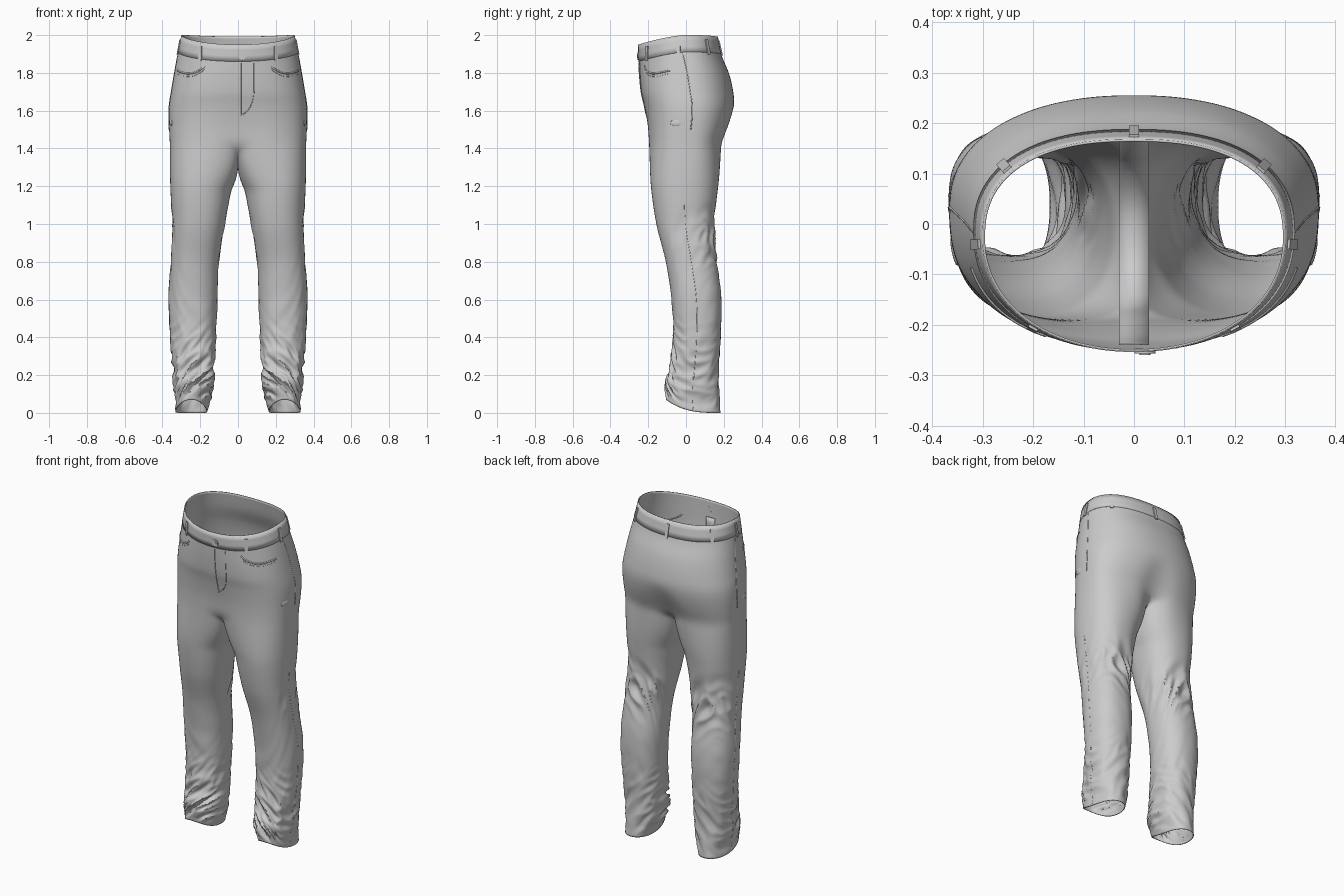
import bpy, bmesh, math
from mathutils import Vector, noise

if "Cube" in bpy.data.objects:
    bpy.data.objects.remove(bpy.data.objects["Cube"])

N, M = 72, 28                       # columns: outer side, inner leg
SPLIT, JOIN = 1.43, 1.18            # heights where torso ends / legs are fully apart

# z, half width, front y, back y, front roundness, back roundness
TORSO = [(2.0, .297, -.25, .165, 2.1, 2.4), (1.9, .317, -.248, .187, 2.2, 2.35), (1.8, .335, -.243, .225, 2.4, 2.25),
         (1.7, .352, -.234, .248, 2.55, 2.22), (1.62, .364, -.218, .253, 2.65, 2.25),
         (1.52, .365, -.205, .23, 2.75, 2.4), (1.43, .36, -.2, .192, 2.8, 2.7)]
# z, inner x, outer x, front y, back y
LEG = [(1.43, .0, .36, -.2, .187), (1.2, .033, .358, -.186, .17), (1.0, .069, .348, -.155, .15),
       (.8, .102, .355, -.105, .163), (.6, .112, .365, -.075, .186), (.4, .118, .356, -.067, .181),
       (.2, .127, .343, -.088, .172), (.1, .137, .335, -.108, .174), (0, .165, .33, -.104, .18)]


def smoothstep(a, b, v):
    t = min(1, max(0, (v - a) / (b - a)))
    return t * t * (3 - 2 * t)


def sample(table, z):
    """Smooth interpolation down a table sorted by falling z."""
    i = 0
    while i < len(table) - 2 and z < table[i + 1][0]:
        i += 1
    p1, p2 = table[i], table[i + 1]
    p0, p3 = table[max(i - 1, 0)], table[min(i + 2, len(table) - 1)]
    h = p2[0] - p1[0]
    t = (z - p1[0]) / h
    out = []
    for k in range(1, len(p1)):
        m1 = (p2[k] - p0[k]) / (p2[0] - p0[0]) * h
        m2 = (p3[k] - p1[k]) / (p3[0] - p1[0]) * h
        out.append((2*t**3 - 3*t*t + 1) * p1[k] + (t**3 - 2*t*t + t) * m1
                   + (3*t*t - 2*t**3) * p2[k] + (t**3 - t*t) * m2)
    return out


def oval(cx, cy, rx, ry, n, a):
    c, s = math.cos(a), math.sin(a)
    return (cx + rx * math.copysign(abs(c) ** (2 / n), c), cy + ry * math.copysign(abs(s) ** (2 / n), s))


def torso(deg, z, off=0.0):
    """Point on the hips; deg -90 is centre front, 0 the side, 90 centre back."""
    w, yf, yb, nf, nb = sample(TORSO, z)
    mid = (yf + yb) / 2 + .015
    ry = (yb - mid if deg > 0 else mid - yf) + off
    x, y = oval(0, mid, w + off, ry, nb if deg > 0 else nf, math.radians(deg))
    dent = math.exp(-(x / .055) ** 2) * smoothstep(1.64, SPLIT, z)
    y += -.05 * dent if deg > 0 else .02 * dent
    top = smoothstep(1.6, 1.93, z)
    z -= top * .05 * max(0, -y / .25) ** 1.5 + .01 * smoothstep(1.75, 2, z) * max(0, y / .18) ** 3
    return Vector((x, y, z))


def leg(a, z):
    """Point on the leg with cloth folds behind the knee and at the ankle."""
    xi, xo, yf, yb = sample(LEG, z)
    cx, cy = (xi + xo) / 2, (yf + yb) / 2
    s, c = math.sin(a), math.cos(a)
    ankle = smoothstep(.55, .15, z) * smoothstep(.0, .07, z) * (.65 - .35 * s)
    knee = math.exp(-((z - .92) / .15) ** 2) * max(0, .4 + .6 * s)
    shin = math.exp(-((z - .5) / .25) ** 2) * .3
    d1 = noise.noise(Vector((c * 1.3, s * 1.3, z * 16 + 2.2 * c + 3)))
    d2 = noise.noise(Vector((c * 1.5 + 7, s * 1.5, z * 12 - 3 * s - 2 * c)))
    fold = ankle * .024 * (.35 - 2 * abs(d1)) + knee * .019 * (.3 - 2 * abs(d2)) + shin * .012 * d2
    x, y = oval(cx, cy, (xo - xi) / 2 + fold, (yb - yf) / 2 + fold, 2.25, a)
    lift = .07 * max(0, (.18 - y) / .285) ** 3 * smoothstep(.3, 0, z)
    return Vector((x, y, z + lift))


def seam(u):
    """Centre seam under the crotch, back (u=0) to front (u=1)."""
    p = torso(90, SPLIT).lerp(torso(-90, SPLIT), u)
    return Vector((0, p.y, 1.32 + (SPLIT - 1.32) * abs(2 * u - 1) ** 2.4))


def leg_ring(z):
    t = min(1, (SPLIT - z) / (SPLIT - JOIN))
    ring = []
    for i in range(N + M):
        inner = i > N
        a = math.radians(-130 + 260 * i / N) if not inner else math.radians(130 + 100 * (i - N) / M)
        p = leg(a, z)
        if t < 1:
            q = seam((i - N) / M) if inner else torso(-90 + 180 * i / N, SPLIT)
            p.z = JOIN
            p = q.lerp(p, t)
        ring.append(p)
    return ring


def finish(ob, thick=0.0, angle=50):
    if thick:
        mod = ob.modifiers.new("cloth thickness", 'SOLIDIFY')
        mod.thickness, mod.offset = thick, 0
    bpy.ops.object.select_all(action='DESELECT')
    ob.select_set(True)
    bpy.context.view_layer.objects.active = ob
    bpy.ops.object.shade_smooth_by_angle(angle=math.radians(angle))
    return ob


def sheet(name, grids, thick, relax=False):
    """Joins grids of points (rows, closed flag) into one cloth object."""
    bm = bmesh.new()
    for rows, closed in grids:
        vs = [[bm.verts.new(p) for p in r] for r in rows]
        n = len(rows[0])
        for r0, r1 in zip(vs, vs[1:]):
            for i in range(n if closed else n - 1):
                j = (i + 1) % n
                bm.faces.new((r0[i], r0[j], r1[j], r1[i]))
    bmesh.ops.remove_doubles(bm, verts=bm.verts, dist=1e-5)
    for k in range(24 if relax else 0):     # feathered smoothing around the crotch
        soft = [v for v in bm.verts if .98 + .008 * k < v.co.z < 1.68 - .007 * k]
        bmesh.ops.smooth_vert(bm, verts=soft, factor=.5, use_axis_x=True, use_axis_y=True, use_axis_z=True)
    bmesh.ops.recalc_face_normals(bm, faces=bm.faces)
    me = bpy.data.meshes.new(name)
    bm.to_mesh(me)
    bm.free()
    ob = bpy.data.objects.new(name, me)
    bpy.context.collection.objects.link(ob)
    return finish(ob, thick)


def flip(p, s):
    return Vector((p.x * s, p.y, p.z))


def cord(name, pts, r=.003):
    """Thin raised stitching or edge line."""
    cu = bpy.data.curves.new(name, 'CURVE')
    cu.dimensions, cu.bevel_depth, cu.bevel_resolution, cu.use_fill_caps = '3D', r, 1, True
    sp = cu.splines.new('POLY')
    sp.points.add(len(pts) - 1)
    for q, p in zip(sp.points, pts):
        q.co = (*p, 1)
    bpy.context.collection.objects.link(bpy.data.objects.new(name, cu))


def front_at(x, z, off=.001):
    """Front surface point at a given x."""
    w, _, _, n, _ = sample(TORSO, z)
    deg = -math.degrees(math.acos(min(1, abs(x) / (w + off)) ** (n / 2)))
    return flip(torso(deg, z, off), 1 if x >= 0 else -1)


# seat and both legs as one continuous cloth
t_rows = [[torso(-90 + 180 * i / N, 2 - (2 - SPLIT) * k / 48) for i in range(N + 1)] for k in range(49)]
l_rows = [leg_ring(SPLIT * (1 - k / 150)) for k in range(151)]
grids = []
for s in (1, -1):
    grids.append(([[flip(p, s) for p in r] for r in t_rows], False))
    grids.append(([[flip(p, s) for p in r] for r in l_rows], True))
sheet("trousers", grids, .004, relax=True)

# waistband
band = [[flip(torso(-90 + 180 * i / N, z, .002), s) for s, rng in ((1, range(N + 1)), (-1, range(N - 1, 0, -1)))
         for i in rng] for z in (2.0, 1.97, 1.94, 1.91)]
sheet("waistband", [(band, True)], .003)

# belt loops
for s, deg in ((1, 90), (1, 38), (-1, 38), (1, -4), (-1, -4), (1, -52), (-1, -52)):
    lo, hi = flip(torso(deg, 1.9, .006), s), flip(torso(deg, 1.98, .006), s)
    tan = flip(torso(deg + 2, 1.95), s) - flip(torso(deg - 2, 1.95), s)
    lean = hi - lo
    out = Vector((tan.y, -tan.x, 0)).normalized()
    bpy.ops.mesh.primitive_cube_add(size=1, location=(lo + hi) / 2)
    ob = bpy.context.object
    ob.name = "belt_loop"
    ob.scale = (.02, .005, lean.length)
    ob.rotation_euler = (math.atan2(lean.dot(out), lean.z), 0, math.atan2(tan.y, tan.x))

# button and its raised centre
for r, d, off in ((.021, .01, .003), (.011, .009, .006)):
    p = front_at(.022, 1.94, off)
    bpy.ops.mesh.primitive_cylinder_add(vertices=24, radius=r, depth=d, location=(p.x, p.y, 1.89),
                                        rotation=(math.pi / 2, 0, 0))
    bpy.context.object.name = "button"
    finish(bpy.context.object)

# fly: opening edge and curved stitching
cord("fly_edge", [front_at(.015, 1.9 - .34 * k / 16, .002) for k in range(17)], .003)
cord("fly_stitching", [front_at(.085, 1.9 - .18 * k / 8, .003) for k in range(9)]
     + [front_at(.015 + .07 * math.cos(k * math.pi / 16), 1.72 - .14 * math.sin(k * math.pi / 16), .003)
        for k in range(1, 9)], .002)

# front pocket openings, side seams and side tacks
for s in (1, -1):
    for name, r, d in (("pocket_edge", .005, 0), ("pocket_stitching", .002, -.018)):
        cord(name, [flip(front_at(.175 + .145 * k / 16, 1.875 + d - .055 * (k / 16) ** .7 - .02 * math.sin(k * math.pi / 16),
                                  .001), s) for k in range(17)], r)
    cord("side_seam", [flip(torso(0, 1.9 - .4 * k / 20, .0005), s) for k in range(21)], .003)
    cord("leg_seam", [flip(leg(0, JOIN - .08 - 1.09 * k / 110), s) for k in range(111)], .003)
    p = flip(torso(-14, 1.535, -.002), s)
    bpy.ops.mesh.primitive_uv_sphere_add(segments=12, ring_count=8, location=p)
    bpy.context.object.name = "side_tack"
    bpy.context.object.scale = (.006, .03, .018)
    bpy.context.object.rotation_euler.z = -.2 * s
    finish(bpy.context.object)

# inner facing along the centre seam
path = [torso(-90, 1.9 - .47 * k / 12) + Vector((0, .01, 0)) for k in range(12)]
path += [seam(1 - k / 16) + Vector((0, 0, .012)) for k in range(1, 16)]
path += [torso(90, SPLIT + .1 * k / 4) - Vector((0, .012, 0)) for k in range(5)]
sheet("inner_seam_facing", [([[p + Vector((x, 0, 0)) for x in (-.03, 0, .03)] for p in path], False)], .003)
